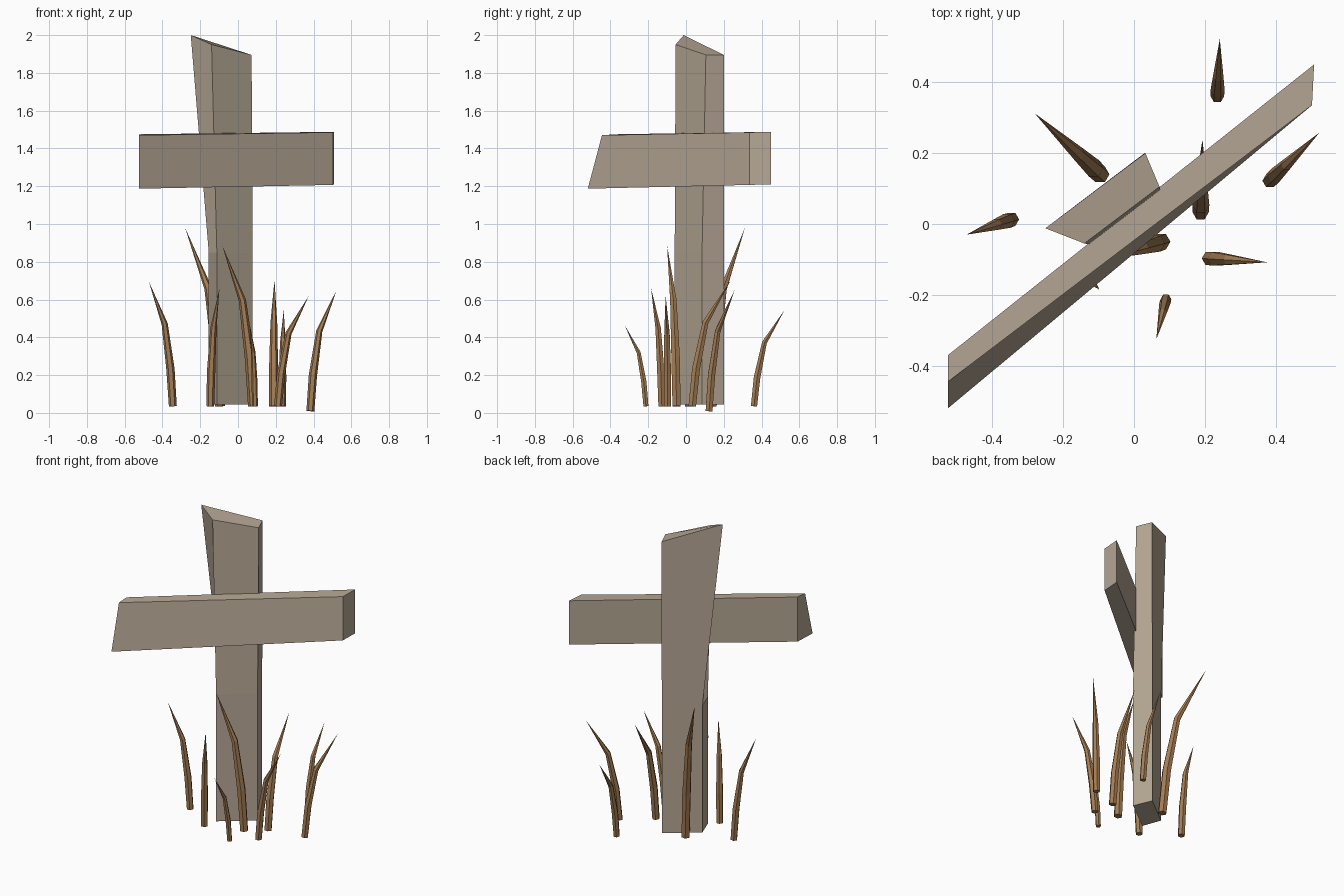
import bpy, bmesh, math
from mathutils import Vector

if "Cube" in bpy.data.objects:
    bpy.data.objects.remove(bpy.data.objects["Cube"])


def material(name, rgb):
    m = bpy.data.materials.new(name)
    m.diffuse_color = (*rgb, 1)
    m.use_nodes = True
    m.node_tree.nodes["Principled BSDF"].inputs["Base Color"].default_value = m.diffuse_color
    return m


WOOD = material("weathered_wood", (0.47, 0.39, 0.30))
REED = material("dry_reed_brown", (0.38, 0.21, 0.09))


def loft(name, rings, mat, tip=None):
    """Skin a stack of equal rings, capped, or closed to a point at tip."""
    bm = bmesh.new()
    loops = [[bm.verts.new(p) for p in r] for r in rings]
    n = len(loops[0])
    for a, b in zip(loops, loops[1:]):
        for i in range(n):
            j = (i + 1) % n
            bm.faces.new((a[i], a[j], b[j], b[i]))
    bm.faces.new(loops[0][::-1])
    if tip is None:
        bm.faces.new(loops[-1])
    else:
        t = bm.verts.new(tip)
        for i in range(n):
            bm.faces.new((loops[-1][i], loops[-1][(i + 1) % n], t))
    bmesh.ops.recalc_face_normals(bm, faces=bm.faces)
    me = bpy.data.meshes.new(name)
    bm.to_mesh(me)
    bm.free()
    me.materials.append(mat)
    ob = bpy.data.objects.new(name, me)
    bpy.context.collection.objects.link(ob)
    return ob


# Upright plank: straight foot, flaring crooked top
foot = [(-0.155, 0.057), (-0.112, -0.06), (0.078, 0.085), (0.03, 0.20)]
top = [(-0.25, -0.012, 2.0), (-0.14, -0.055, 1.95), (0.072, 0.105, 1.895), (0.032, 0.20, 1.895)]
loft("upright_plank", [[(x, y, 0.045) for x, y in foot],
                       [(x, y, 0.85) for x, y in foot], top], WOOD)

# Cross plank with one slanted end
loft("cross_plank",
     [[(-0.525, -0.52, 1.187), (-0.525, -0.37, 1.192), (-0.525, -0.37, 1.475), (-0.525, -0.445, 1.47)],
      [(0.502, 0.335, 1.207), (0.508, 0.45, 1.21), (0.508, 0.45, 1.488), (0.502, 0.335, 1.485)]], WOOD)


# Bent dry reeds around the foot: base, tip, radius
def reed(name, base, tip, r):
    base, tip = Vector(base), Vector(tip)
    d = tip - base

    def point(h, v):
        return base + Vector((d.x * h, d.y * h, d.z * v))

    path = [point(0, 0), point(0.1, 0.3), point(0.34, 0.66), tip]
    rings = []
    for k, s in enumerate((0.95, 1.0, 0.75)):
        axis = (path[k + 1] - path[max(k - 1, 0)]).normalized()
        u = axis.cross(Vector((0, 1, 0))).normalized()
        w = axis.cross(u)
        rings.append([path[k] + r * s * (u * math.cos(a) + w * math.sin(a))
                      for a in (math.tau * i / 6 for i in range(6))])
    loft(name, rings, REED, tip)


REEDS = [
    ((0.235, 0.36, 0.035), (0.242, 0.522, 0.545), 0.020),
    ((0.383, 0.122, 0.010), (0.522, 0.257, 0.65), 0.022),
    ((0.188, 0.033, 0.035), (0.193, 0.238, 0.705), 0.024),
    ((-0.095, 0.140, 0.035), (-0.28, 0.312, 0.98), 0.027),
    ((-0.345, 0.013, 0.035), (-0.472, -0.03, 0.695), 0.022),
    ((0.078, -0.050, 0.035), (-0.083, -0.10, 0.885), 0.026),
    ((0.212, -0.097, 0.035), (0.375, -0.108, 0.62), 0.022),
    ((0.090, -0.212, 0.035), (0.063, -0.325, 0.465), 0.016),
    ((-0.147, -0.128, 0.035), (-0.098, -0.185, 0.66), 0.022),
]
for i, args in enumerate(REEDS):
    reed(f"reed_{i + 1}", *args)
